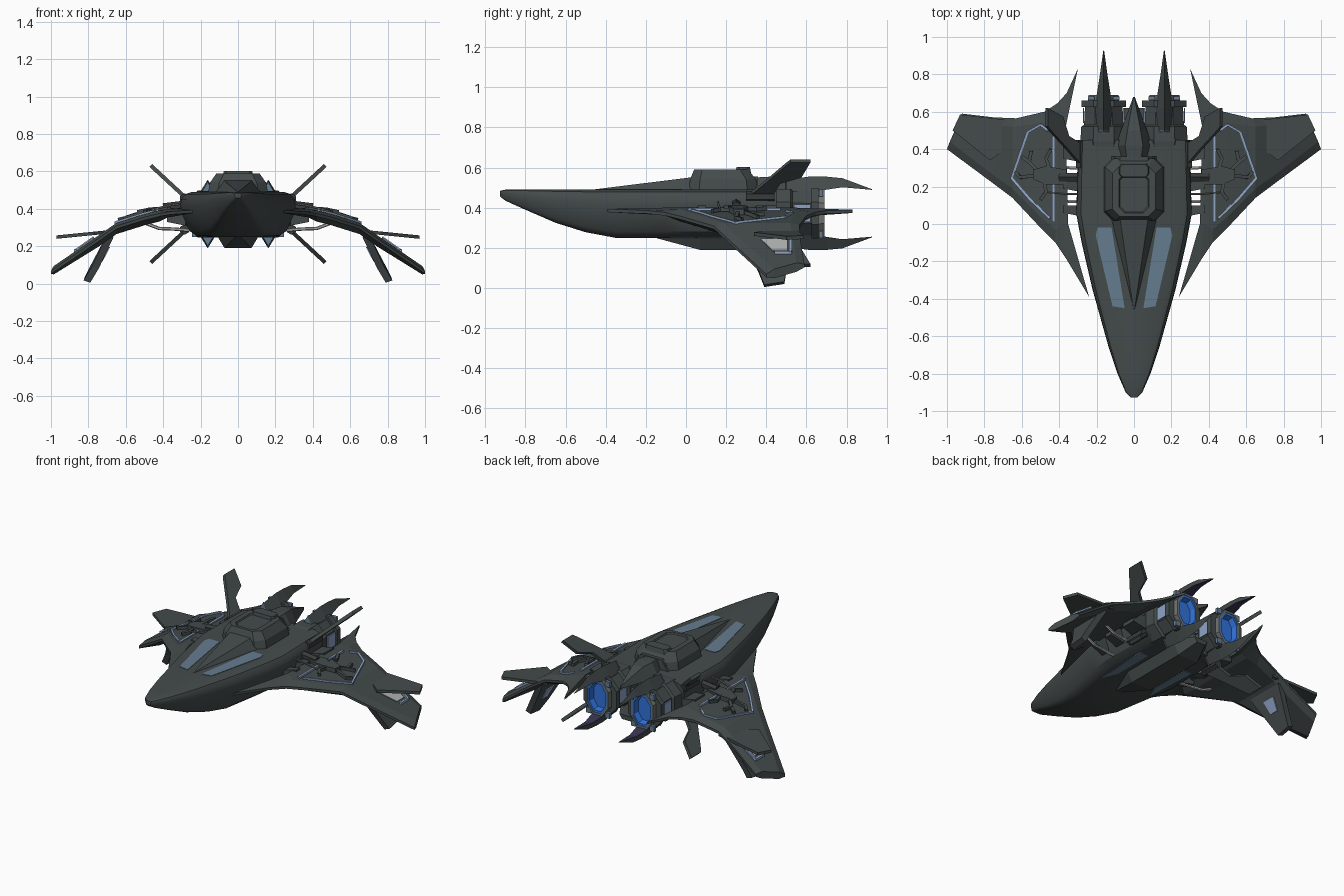
import bpy, bmesh, math
from mathutils import Vector

if "Cube" in bpy.data.objects:
    bpy.data.objects.remove(bpy.data.objects["Cube"])

def material(name, r, g, b):
    m = bpy.data.materials.new(name)
    m.diffuse_color = (r, g, b, 1)
    m.use_nodes = True
    m.node_tree.nodes["Principled BSDF"].inputs["Base Color"].default_value = m.diffuse_color
    return m

HULL = material("dark hull grey", 0.058, 0.070, 0.070)
DARK = material("deep mechanical grey", 0.040, 0.045, 0.045)
GLASS = material("slate blue panel", 0.13, 0.20, 0.28)
TRIM = material("pale blue trim", 0.27, 0.37, 0.56)
GLOW = material("engine blue", 0.03, 0.17, 0.70)
PURPLE = material("dark violet", 0.040, 0.035, 0.085)
PALE = material("pale grey", 0.45, 0.46, 0.46)
MID = material("mid grey", 0.16, 0.17, 0.17)

def make(name, verts, faces, mat, mirror=True, smooth=False, second=None, rule=None):
    bm = bmesh.new()
    vs = [bm.verts.new(v) for v in verts]
    for f in faces:
        bm.faces.new([vs[i] for i in f])
    bmesh.ops.recalc_face_normals(bm, faces=bm.faces)
    bm.normal_update()
    if rule:
        for f in bm.faces:
            f.material_index = int(rule(f))
    me = bpy.data.meshes.new(name)
    bm.to_mesh(me)
    bm.free()
    me.materials.append(mat)
    if second:
        me.materials.append(second)
    ob = bpy.data.objects.new(name, me)
    bpy.context.collection.objects.link(ob)
    if mirror:
        ob.modifiers.new("Mirror", 'MIRROR').use_mirror_merge = False
    if smooth:
        bpy.context.view_layer.objects.active = ob
        ob.select_set(True)
        bpy.ops.object.shade_smooth_by_angle(angle=math.radians(32))
        ob.select_set(False)
    return ob

def loft(name, rings, mat, closed=False, strip_caps=False, **kw):
    n, k = len(rings[0]), len(rings)
    faces = [(i*n + j, i*n + (j+1) % n, (i+1) % k*n + (j+1) % n, (i+1) % k*n + j)
             for i in range(k if closed else k-1) for j in range(n)]
    if strip_caps:  # bent end rings are closed with a strip of quads
        faces += [(b + j, b + j+1, b + n-2-j, b + n-1-j) for b in (0, (k-1)*n) for j in range(n//2 - 1)]
    elif not closed:
        faces += [tuple(range(n)), tuple(range((k-1)*n, k*n))]
    return make(name, [v for r in rings for v in r], faces, mat, **kw)

def plate(name, pts, offset, mat, **kw):
    o = Vector(offset)
    return loft(name, [[Vector(p) for p in pts], [Vector(p) + o for p in pts]], mat, **kw)

def bar(name, path, r, mat, sides=4, **kw):
    path, rings = [Vector(p) for p in path], []
    for i, p in enumerate(path):
        d = (path[min(i+1, len(path)-1)] - path[max(i-1, 0)]).normalized()
        s = d.cross(Vector((0, 0, 1))).normalized()
        u = s.cross(d)
        angs = [math.tau*(j + .5)/sides for j in range(sides)]
        rings.append([p + (s*math.cos(a) + u*math.sin(a))*r for a in angs])
    return loft(name, rings, mat, **kw)

def octo(cy, hx, hy, c, z):  # chamfered rectangle, horizontal
    return [(x, cy + y, z) for x, y in ((hx, -hy+c), (hx, hy-c), (hx-c, hy), (c-hx, hy),
            (-hx, hy-c), (-hx, c-hy), (c-hx, -hy), (hx-c, -hy))]

def flip(pts):  # upside-down copy about the engine axis
    return [(x, y, .745 - z) for x, y, z in pts]

# Main hull: lofted cross-sections from nose to engine bay
half = [(0, 1), (.8, 1), (.92, .95), (.985, .84), (1, .70), (.97, .5), (.84, .13), (.72, .03), (.6, 0), (0, 0)]
section = half + [(-x, z) for x, z in half[-2:0:-1]]
stations = [(-.928, .018, .484, .457), (-.90, .045, .49, .435), (-.8, .088, .49, .39), (-.65, .138, .49, .325),
            (-.5, .18, .49, .278), (-.35, .222, .49, .25), (-.1, .28, .49, .25), (.05, .308, .49, .25), (.45, .30, .49, .25)]
loft("hull", [[(w*a, y, b + (t-b)*c) for a, c in section] for y, w, t, b in stations],
     HULL, mirror=False, smooth=True)

# Dorsal wedge, cabin block, hatch and tail spine
loft("dorsal_wedge", [[(-w, y, .485), (-w*.6, y, z), (w*.6, y, z), (w, y, .485)]
     for y, w, z in ((-.46, .004, .491), (.03, .125, .552), (.36, .125, .555))], HULL, mirror=False)
loft("cabin_block", [octo(.185, .16, .17, .05, .485), octo(.185, .15, .165, .05, .54),
     octo(.175, .115, .135, .04, .59), octo(.165, .08, .105, .03, .59), octo(.165, .075, .10, .03, .582)],
     HULL, mirror=False)
loft("cabin_hatch", [octo(.285, .085, .04, .015, .57), octo(.285, .075, .033, .015, .603)], HULL, mirror=False)
loft("tail_spine", [[(-w, y, .47), (-w*.5, y, z), (w*.5, y, z), (w, y, .47)]
     for y, w, z in ((.33, .07, .55), (.42, .095, .555), (.5, .07, .55), (.68, .004, .485))], HULL, mirror=False)

# Belly keel
loft("belly_keel", [[(-w, y, .27), (-w*.6, y, z), (w*.6, y, z), (w, y, .27)]
     for y, w, z in ((-.16, .02, .252), (.07, .12, .19), (.5, .12, .19), (.62, .05, .24))], HULL, mirror=False)

# Slate panels on nose top and belly
plate("nose_panel", [(.12, -.02, .488), (.195, -.02, .488), (.205, -.06, .488), (.115, -.44, .488), (.05, -.45, .488)],
      (0, 0, .005), GLASS)
plate("belly_panel", [(.14, .02, .253), (.18, -.08, .253), (.2, .3, .253), (.14, .3, .253)], (0, 0, -.007), GLASS)

# Engines
def eight(cx, y, rx, rz, c=.45):
    k = [(1, c), (c, 1), (-c, 1), (-1, c), (-1, -c), (-c, -1), (c, -1), (1, -c)]
    return [(cx + a*rx, y, .3725 + b*rz) for a, b in k]
EX = .162
loft("engine_housing", [eight(EX, y, rx, rz) for y, rx, rz in
     ((.40, .115, .115), (.44, .125, .122), (.52, .12, .122), (.53, .105, .112), (.63, .10, .11))], HULL)
loft("engine_flange", [eight(EX, y, rx, rz) for y, rx, rz in
     ((.625, .12, .125), (.66, .12, .125), (.66, .07, .09), (.625, .07, .09))], HULL, closed=True)
loft("nozzle_ring", [eight(EX, y, rx, rz) for y, rx, rz in
     ((.64, .085, .118), (.69, .08, .115), (.69, .068, .102), (.64, .066, .097))], MID, closed=True)
loft("nozzle_liner", [eight(EX, y, rx, rz) for y, rx, rz in
     ((.645, .07, .104), (.687, .07, .104), (.687, .058, .088), (.645, .05, .078))], GLOW, closed=True)
loft("engine_glow", [eight(EX, y, .066, .095) for y in (.625, .65)], GLOW)
for sx in (-1, 1):
    x = EX + sx*.104
    plate("engine_side_window", [(x, .54, .33), (x, .62, .33), (x, .62, .415), (x, .54, .415)], (sx*.008, 0, 0), TRIM)
    for z in (.27, .475):
        plate("nozzle_light", [(EX + sx*.05, .662, z - .02), (EX + sx*.085, .662, z - .02),
              (EX + sx*.085, .662, z + .015), (EX + sx*.05, .662, z + .015)], (0, .02, 0), GLASS)

# Engine spikes and diagonal fins, upper and lower
fin_yz = [(.30, .46), (.40, .54), (.50, .625), (.52, .64), (.62, .64), (.575, .565), (.47, .535), (.42, .46)]
fin = [(.265 + (z - .46)*1.08, y, z) for y, z in fin_yz]
spike = [[(EX - w, y, b), (EX, y, t), (EX + w, y, b)] for y, w, b, t in
         ((.50, .04, .475, .54), (.62, .05, .475, .556), (.70, .036, .49, .555), (.78, .023, .502, .547), (.928, .002, .489, .492))]
for label, f, s in (("upper", lambda p: p, 1), ("lower", flip, -1)):
    loft(label + "_engine_spike", [f(r) for r in spike], HULL, second=PURPLE,
         rule=lambda q, s=s: q.normal.z*s < -.3)
    plate(label + "_spike_front", f([(EX - .04, .499, .475), (EX, .499, .545), (EX + .04, .499, .475)]),
          (0, -.006, 0), GLASS)
    plate(label + "_diagonal_fin", f(fin), (.015, 0, -.015*s), HULL)
    bar(label + "_fin_root", f([(.285, .30, .455), (.285, .44, .455)]), .028, DARK, sides=6)

# Wings: drooping grid, four points across each span station
knots = [(.24, .41), (.36, .402), (.42, .392), (.5, .372), (.65, .325), (.75, .255), (.92, .135), (1, .085)]
def wz(x):
    for (a, p), (b, q) in zip(knots, knots[1:]):
        if x <= b:
            return p + (q - p)*(x - a)/(b - a)
    return knots[-1][1]
span = [[(.24, -.39), (.352, 0), (.365, .52), (.30, .83)], [(.36, -.19), (.375, 0), (.385, .53), (.36, .70)],
        [(.42, -.10), (.42, -.03), (.42, .54), (.41, .645)], [(.5, -.02), (.5, .04), (.5, .54), (.48, .60)],
        [(.65, .14), (.65, .19), (.65, .52), (.63, .565)], [(.75, .215), (.75, .26), (.75, .53), (.75, .57)],
        [(1, .40), (.985, .44), (.935, .55), (.92, .59)]]
rings = []
for st in span:
    t = .06 if .4 < st[0][0] < .9 else .045
    top = [(x, y, wz(x) - d) for (x, y), d in zip(st, (.016, 0, 0, .016))]
    low = [(x, y, wz(x) - d) for (x, y), d in zip(st, (.032, t, t, .032))]
    rings.append(top + low[::-1])
loft("wing", rings, HULL, strip_caps=True)

# Wing trim lines, light panel and tip blades
def on_wing(pts, lift=.003, steps=8):
    out = []
    for (ax, ay), (bx, by) in zip(pts, pts[1:]):
        out += [(ax + (bx-ax)*i/steps, ay + (by-ay)*i/steps) for i in range(steps)]
    return [(x, y, wz(x) + lift) for x, y in out + [pts[-1]]]
bar("wing_inner_trim", on_wing([(.432, .01), (.432, .47)]), .010, TRIM)
bar("wing_outer_trim", on_wing([(.45, .03), (.56, .135), (.655, .245), (.57, .49), (.50, .53), (.46, .50)]), .009, TRIM)
plate("wing_light_panel", [(x, y, wz(x) + .001) for x, y in ((.77, .37), (.85, .43), (.85, .505), (.77, .505))],
      (.003, 0, .005), PALE)
bar("light_panel_trim", on_wing([(.77, .52), (.87, .52), (.87, .44)], .006), .010, TRIM)
plate("upper_tip_blade", [(x, y, .292 - (x - .63)*.10) for x, y in
      ((.62, .55), (.66, .42), (.77, .34), (.97, .50), (.93, .585))], (0, 0, -.018), HULL)
plate("lower_tip_blade", [(.665, .28, .25), (.665, .54, .25), (.755, .50, .08), (.785, .49, .02), (.79, .39, .005), (.745, .36, .08)],
      (.036, 0, .012), HULL)
plate("lower_blade_light", [(.692, .38, .198), (.692, .47, .198), (.732, .46, .122), (.732, .40, .122)],
      (-.008, 0, -.003), TRIM)

# Wing joints: blocks, claw arms and pipes between hull and wing
for y0, y1 in ((.04, .10), (.17, .24), (.33, .45)):
    plate("wing_joint_block", [(.28, y0, .31), (.38, y0 + .02, .33), (.38, y1, .33), (.28, y1, .31)], (0, 0, .08), HULL)
plate("claw_hub", [(.36, .21, .385), (.47, .21, .38), (.54, .24, .365), (.54, .29, .365), (.47, .31, .38), (.36, .29, .385)],
      (0, 0, .028), HULL)
for p in ([(.50, .27), (.56, .33), (.55, .39)], [(.52, .26), (.61, .25), (.635, .28)],
          [(.45, .29), (.47, .35), (.445, .40)], [(.48, .23), (.47, .17), (.50, .13)], [(.56, .33), (.60, .36)]):
    bar("claw_arm", [(x, y, z + .012) for x, y, z in on_wing(p, 0, 2)], .013, HULL)
bar("shoulder_arm", [(.28, .25, .42), (.40, .25, .405)], .025, DARK, sides=6)
bar("upper_pipe", [(.28, .16, .43), (.36, .16, .42), (.46, .17, .395)], .006, MID, sides=6)
for y in (.12, .30):
    bar("lower_pipe", [(.26, y, .285), (.34, y, .292), (.42, y + .01, .295), (.50, y + .02, .325)], .009, PALE, sides=6)
